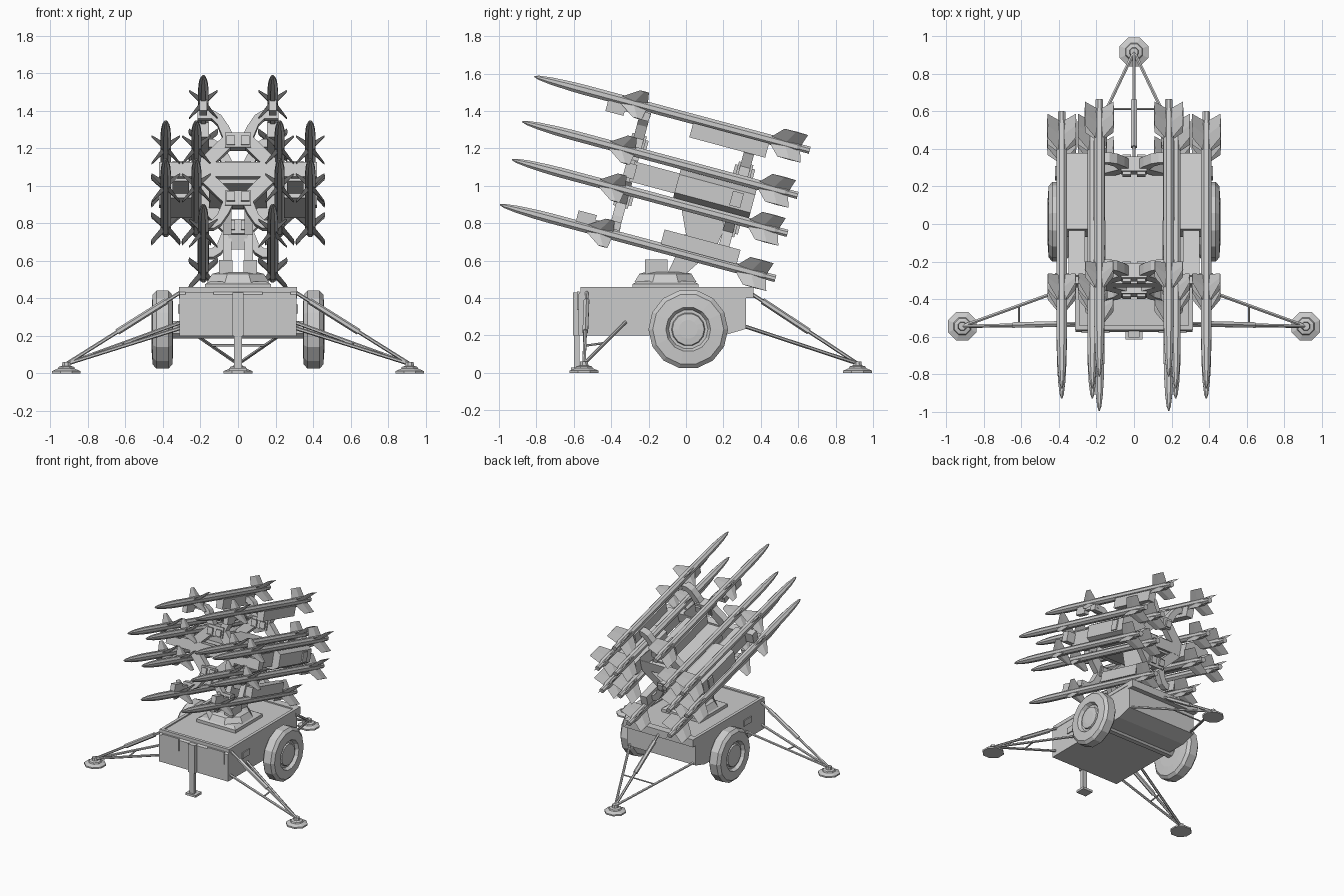
import bpy, bmesh, math
from mathutils import Matrix, Vector

if "Cube" in bpy.data.objects:
    bpy.data.objects.remove(bpy.data.objects["Cube"])

I = Matrix.Identity(4)
TILT = Matrix.Translation((0, 0, 1)) @ Matrix.Rotation(math.radians(-15), 4, 'X')
ALONG_Y = Matrix.Rotation(math.radians(90), 4, 'X')   # z -> -y
ALONG_X = Matrix.Rotation(math.radians(90), 4, 'Y')   # z -> x


def finish(name, bm, m=I):
    bmesh.ops.recalc_face_normals(bm, faces=bm.faces)
    me = bpy.data.meshes.new(name)
    bm.to_mesh(me)
    bm.free()
    ob = bpy.data.objects.new(name, me)
    ob.matrix_world = m
    bpy.context.collection.objects.link(ob)
    return ob


def loft(bm, rings):
    """Bridge equal-length rings of points and cap both ends."""
    vs = [[bm.verts.new(p) for p in r] for r in rings]
    n = len(vs[0])
    for a, b in zip(vs, vs[1:]):
        for i in range(n):
            bm.faces.new((a[i], a[(i + 1) % n], b[(i + 1) % n], b[i]))
    bm.faces.new(vs[0])
    bm.faces.new(vs[-1])


def lathe(bm, profile, n, m=I, phase=0.5):
    loft(bm, [[m @ Vector((r * math.cos((i + phase) * math.tau / n),
                           r * math.sin((i + phase) * math.tau / n), t))
               for i in range(n)] for r, t in profile])


def box(name, x, y, z, m=I):
    bm = bmesh.new()
    loft(bm, [[(x[0], y[0], k), (x[1], y[0], k), (x[1], y[1], k), (x[0], y[1], k)] for k in z])
    return finish(name, bm, m)


def prism_y(name, pts, y, m=I):
    bm = bmesh.new()
    loft(bm, [[(a, k, b) for a, b in pts] for k in y])
    return finish(name, bm, m)


def prism_x(name, pts, x, m=I):
    bm = bmesh.new()
    loft(bm, [[(k, a, b) for a, b in pts] for k in x])
    return finish(name, bm, m)


def rod(name, a, b, r, n=6):
    a, b = Vector(a), Vector(b)
    d = b - a
    bm = bmesh.new()
    lathe(bm, [(r, 0), (r, d.length)], n,
          Matrix.Translation(a) @ d.to_track_quat('Z', 'Y').to_matrix().to_4x4())
    return finish(name, bm)


def span(a, b):
    return (min(a, b), max(a, b))


# Missile: faceted body with two sets of four tapered fins in an X
bm = bmesh.new()
lathe(bm, [(.003, .935), (.012, .91), (.021, .84), (.027, .74), (.029, .66), (.029, -.52),
           (.021, -.54), (.021, -.59)], 8, ALONG_Y)
for k in range(4):
    turn = Matrix.Rotation(math.radians(45 + 90 * k), 4, 'Y')
    for root, tip, r in (((-.46, -.31), (-.37, -.32), .105), ((.37, .54), (.43, .56), .108)):
        def ring(chord, rad, h):
            return [turn @ Vector(p) for p in ((rad, chord[0], 0), (rad, sum(chord) / 2, h),
                                               (rad, chord[1], 0), (rad, sum(chord) / 2, -h))]
        loft(bm, [ring(root, .02, .012), ring(tip, r, .003)])
first = finish("missile", bm)
slots = [(s * x, w) for s in (-1, 1)
         for x, w in ((.185, .355), (.385, .105), (.385, -.105), (.185, -.355), (.222, .105), (.222, -.105))]
for i, (x, w) in enumerate(slots):
    ob = first if i == 0 else bpy.data.objects.new("missile", first.data)
    if i:
        bpy.context.collection.objects.link(ob)
    ob.matrix_world = TILT @ Matrix.Translation((x, 0, w))

# Launcher core, cross beams and side rail housings
box("launcher_core", (-.155, .155), (-.25, .28), (-.055, .055), TILT)
for u in (-.31, .28):
    box("cross_beam", (-.42, .42), (u - .03, u + .03), (-.04, .04), TILT)
for s in (-1, 1):
    prism_y("rail_housing", [(s * x, w) for x, w in ((.20, -.05), (.25, -.08), (.36, -.08), (.41, -.05),
                                                     (.41, .05), (.36, .08), (.25, .08), (.20, .05))],
            (-.05, .37), TILT)
    box("rail_spine", span(s * .26, s * .35), (-.30, -.05), (-.055, .055), TILT)

# End frames: hub, bent arm to the outer missile, leg to the cross beam, and rails
for v in (-1, 1):
    for u in (-.31, .28):
        d = (u - .028, u + .028)
        box("frame_hub", (-.07, .07), (u - .04, u + .04), span(v * .12, v * .20), TILT)
        for s in (-1, 1):
            prism_y("upper_frame_arm", [(s * x, v * w) for x, w in
                    ((.02, .18), (.05, .24), (.09, .30), (.13, .325), (.215, .325),
                     (.215, .28), (.14, .28), (.11, .25), (.07, .15))], d, TILT)
            prism_y("lower_frame_arm", [(s * x, v * w) for x, w in
                    ((.04, .19), (.08, .18), (.20, .06), (.20, .02), (.14, .02), (.04, .12))], d, TILT)
            box("hub_block", span(s * .015, s * .06), (u - .055, u + .055), span(v * .13, v * .18), TILT)
    for s in (-1, 1):
        box("launch_rail", span(s * .155, s * .215), (-.05, .37), span(v * .255, v * .335), TILT)
        box("front_rail_shoe", span(s * .165, s * .205), (-.52, -.42), span(v * .275, v * .335), TILT)
        box("front_rail", span(s * .17, s * .20), (-.43, -.28), span(v * .30, v * .34), TILT)

# Pedestal: base plate, turntable and yoke
bm = bmesh.new()
lathe(bm, [(.25, .45), (.25, .475), (.21, .49)], 4, Matrix.Translation((0, -.11, 0)))
finish("pedestal_plate", bm)
bm = bmesh.new()
lathe(bm, [(.18, .485), (.15, .53), (.11, .54)], 8, Matrix.Translation((0, -.11, 0)))
finish("turntable", bm)
for s in (-1, 1):
    prism_x("yoke_plate", [(-.1, .53), (.0, .53), (.16, .67), (.21, .78), (.14, .93), (-.04, .97), (.0, .74)],
            span(s * .035, s * .08))
    box("drive_box", span(s * .03, s * .10), (-.22, -.10), (.53, .605))
box("yoke_cross_block", (-.05, .05), (-.01, .13), (.66, .74))

# Trailer chassis with deck rim, hatches and front panels
prism_x("chassis", [(-.575, .20), (.20, .20), (.32, .235), (.32, .44), (-.56, .44), (-.575, .42)], (-.312, .312))
box("deck", (-.30, .30), (-.55, .34), (.435, .45))
for s in (-1, 1):
    box("deck_side_rim", span(s * .29, s * .315), (-.56, .36), (.43, .46))
    box("front_panel", span(s * .13, s * .28), (-.582, -.57), (.335, .435))
    box("side_hatch", span(s * .30, s * .32), (-.395, -.30), (.32, .368))
box("deck_rear_rim", (-.315, .315), (.30, .36), (.40, .46))
box("deck_front_rim", (-.315, .315), (-.565, -.54), (.43, .46))

# Front jack
box("jack_housing", (-.03, .03), (-.605, -.57), (.20, .43))
box("jack_leg", (-.02, .02), (-.60, -.57), (.03, .21))
box("jack_foot", (-.045, .045), (-.615, -.535), (.012, .03))

# Wheels
for s in (-1, 1):
    bm = bmesh.new()
    lathe(bm, [(.12, .345), (.19, .35), (.213, .37), (.213, .435), (.19, .455), (.12, .46),
               (.105, .435), (.09, .435), (.085, .448), (.05, .452)], 14,
          Matrix.Translation((0, .012, .233)) @ Matrix.Scale(s, 4, (1, 0, 0)) @ ALONG_X)
    finish("wheel", bm)
rod("axle", (-.36, .012, .233), (.36, .012, .233), .05, 8)


# Outriggers: pad, upper telescoping strut, two lower struts and a brace
def outrigger(foot, top, lows):
    bm = bmesh.new()
    lathe(bm, [(.083, 0), (.083, .012), (.05, .025), (.045, .035), (.025, .04), (.022, .062)], 8,
          Matrix.Translation((foot[0], foot[1], 0)))
    finish("outrigger_pad", bm)
    f, t = Vector((*foot, .05)), Vector(top)
    rod("upper_strut", f, t, .010)
    rod("strut_sleeve", f.lerp(t, .45), f.lerp(t, .88), .017)
    lows = [Vector(p) for p in lows]
    for p in lows:
        rod("lower_strut", f, p, .010)
    mids = [f.lerp(p, .5) for p in lows]
    rod("strut_brace", mids[0], mids[1], .006)


for s in (-1, 1):
    outrigger((s * .915, -.545), (s * .31, -.53, .43),
              [(s * .31, -.54, .24), (s * .31, -.325, .27)])
outrigger((0, .917), (0, .34, .43), [(-.29, .31, .25), (.29, .31, .25)])
